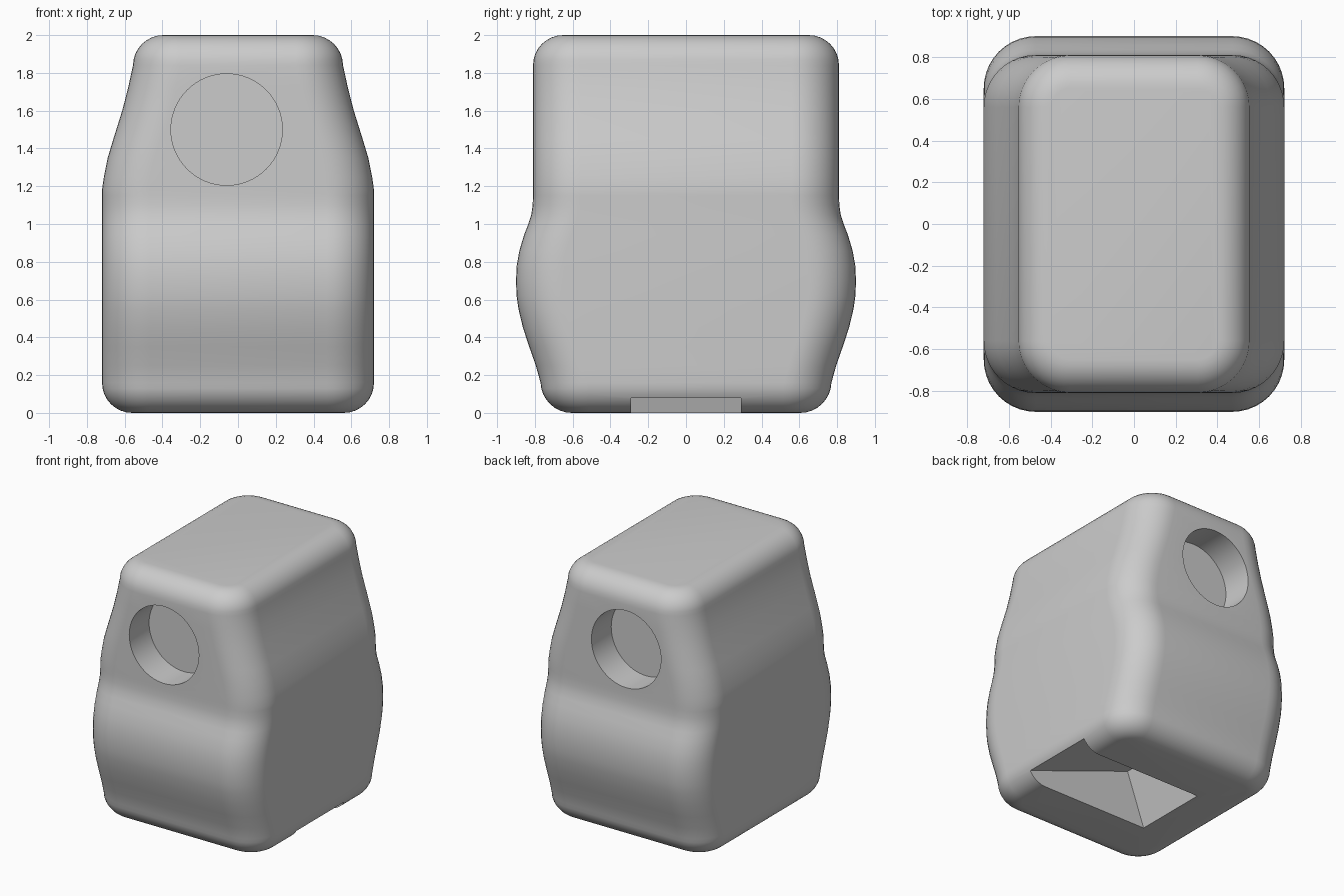
import bpy, bmesh, math
from mathutils import Matrix, Vector

cube = bpy.data.objects.get("Cube")
if cube:
    bpy.data.objects.remove(cube, do_unlink=True)

HEIGHT = 2.0
EDGE = 0.16       # rounding at the top and bottom rims
CORNER = 0.25     # rounding of the upright corners
STEPS = 10

grey = bpy.data.materials.new("plain_grey")
grey.use_nodes = True
colour = (0.6, 0.6, 0.6, 1)
grey.diffuse_color = colour
grey.node_tree.nodes["Principled BSDF"].inputs["Base Color"].default_value = colour

# Half-width (seen from the front) and half-depth (seen from the side) by height
WIDTH = [(0, .72), (1.18, .72), (1.25, .71), (1.35, .69), (1.45, .66), (1.6, .613),
         (1.72, .582), (1.84, .556), (2, .555)]
DEPTH = [(0, .765), (.16, .77), (.25, .795), (.35, .83), (.45, .863), (.55, .887),
         (.62, .897), (.7, .9), (.78, .896), (.86, .882), (.94, .858), (1, .835),
         (1.05, .819), (1.1, .812), (1.15, .81), (2, .81)]


def sample(profile, z):
    for (z0, v0), (z1, v1) in zip(profile, profile[1:]):
        if z <= z1:
            return v0 + (v1 - v0) * (z - z0) / (z1 - z0)
    return profile[-1][1]


def ring_points(z, inset):
    """Rounded rectangle at one height."""
    hx, hy = sample(WIDTH, z) - inset, sample(DEPTH, z) - inset
    r = CORNER - inset
    points = []
    for quarter, (sx, sy) in enumerate([(1, 1), (-1, 1), (-1, -1), (1, -1)]):
        for i in range(STEPS + 1):
            a = math.pi / 2 * (quarter + i / STEPS)
            points.append((sx * (hx - r) + r * math.cos(a),
                           sy * (hy - r) + r * math.sin(a), z))
    return points


def finish(bm, name):
    bmesh.ops.recalc_face_normals(bm, faces=bm.faces)
    mesh = bpy.data.meshes.new(name)
    bm.to_mesh(mesh)
    bm.free()
    mesh.materials.append(grey)
    obj = bpy.data.objects.new(name, mesh)
    bpy.context.collection.objects.link(obj)
    return obj


def cut(target, cutter):
    mod = target.modifiers.new("cut", 'BOOLEAN')
    mod.operation = 'DIFFERENCE'
    mod.solver = 'EXACT'
    mod.object = cutter
    bpy.context.view_layer.objects.active = target
    bpy.ops.object.modifier_apply(modifier=mod.name)
    bpy.data.objects.remove(cutter, do_unlink=True)


# Body: stacked rounded rectangles with quarter-round rims
arc = [math.pi / 2 * i / 8 for i in range(9)]
rim = [(EDGE * (1 - math.sin(a)), EDGE * (1 - math.cos(a))) for a in arc]
low = [(z, inset) for inset, z in rim]
high = [(HEIGHT - z, inset) for z, inset in reversed(low)]
middle = sorted({z for z, _ in WIDTH + DEPTH if EDGE < z < HEIGHT - EDGE})
levels = low + [(z, 0) for z in middle] + high

bm = bmesh.new()
rings = [[bm.verts.new(p) for p in ring_points(z, inset)] for z, inset in levels]
for lower, upper in zip(rings, rings[1:]):
    n = len(lower)
    for i in range(n):
        j = (i + 1) % n
        bm.faces.new((lower[i], lower[j], upper[j], upper[i]))
bm.faces.new(rings[0])
bm.faces.new(rings[-1])
body = finish(bm, "body")

# Round sockets in the front and back
for side in (-1, 1):
    bm = bmesh.new()
    place = Matrix.Translation((-.06, side * .81, 1.5)) @ Matrix.Rotation(math.pi / 2, 4, 'X')
    bmesh.ops.create_cone(bm, cap_ends=True, segments=64, radius1=.295, radius2=.295,
                          depth=.48, matrix=place)
    cut(body, finish(bm, "socket_cutter"))

# Tilted slot in the underside, open at the left edge
tilt = Matrix.Rotation(math.radians(20), 4, 'Y')
bm = bmesh.new()
bmesh.ops.create_cube(bm, size=1, matrix=Matrix.Translation((-.185, 0, .4)) @ tilt
                      @ Matrix.Translation((.7, 0, -.4)) @ Matrix.Diagonal((1.4, .58, .8, 1)))
cut(body, finish(bm, "slot_cutter"))

bpy.ops.object.select_all(action='DESELECT')
body.select_set(True)
bpy.context.view_layer.objects.active = body
bpy.ops.object.shade_smooth_by_angle(angle=math.radians(32))
